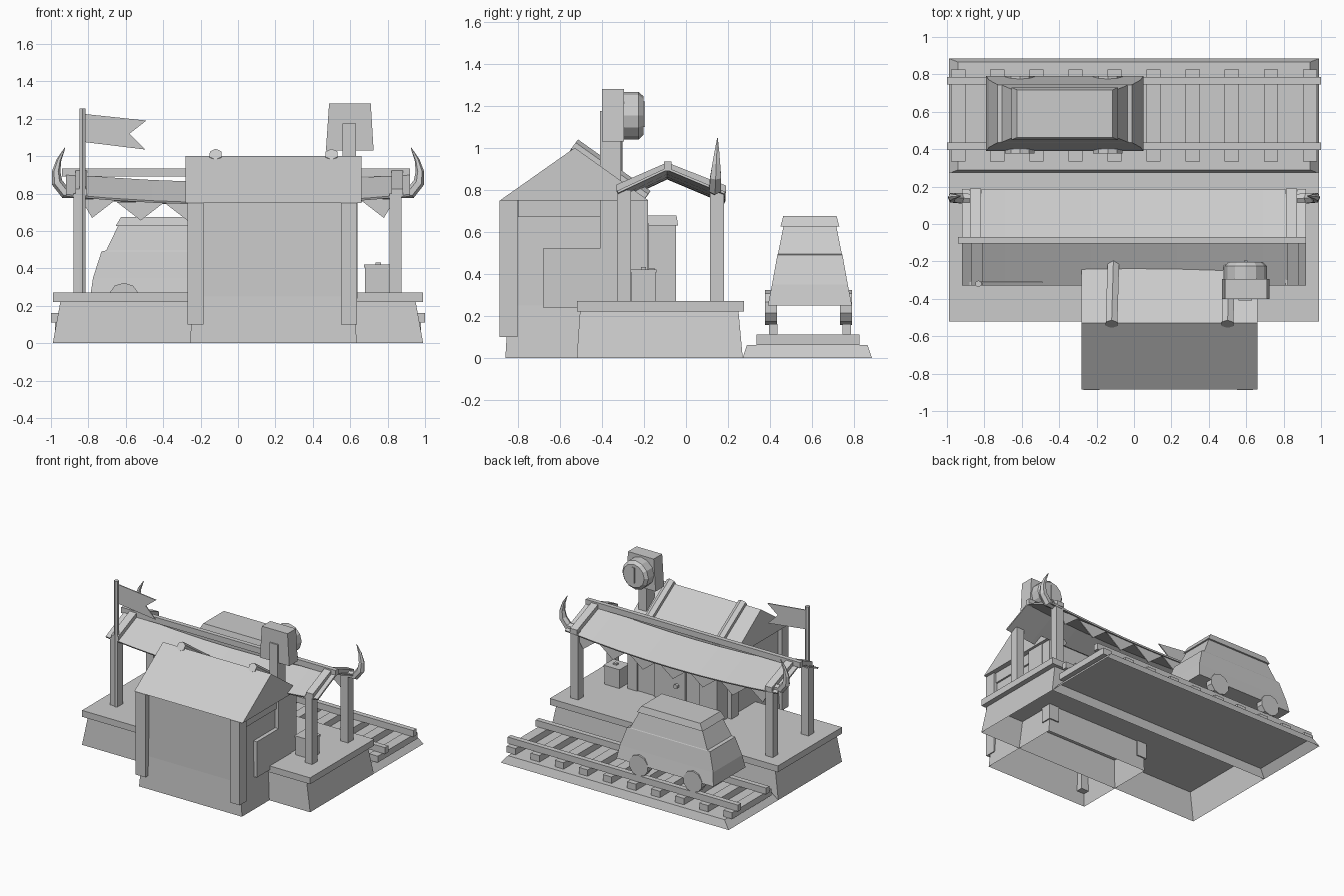
import bpy, bmesh, math
from mathutils import Vector, Matrix

cube = bpy.data.objects.get("Cube")
if cube:
    bpy.data.objects.remove(cube, do_unlink=True)

grey = bpy.data.materials.new("light_grey")
grey.use_nodes = True
grey.diffuse_color = (0.6, 0.6, 0.6, 1)
grey.node_tree.nodes["Principled BSDF"].inputs["Base Color"].default_value = (0.6, 0.6, 0.6, 1)


def finish(name, bm):
    bmesh.ops.recalc_face_normals(bm, faces=bm.faces)
    mesh = bpy.data.meshes.new(name)
    bm.to_mesh(mesh)
    bm.free()
    mesh.materials.append(grey)
    ob = bpy.data.objects.new(name, mesh)
    bpy.context.collection.objects.link(ob)
    return ob


def loft(name, rings, bottom=True, top=True):
    """Skin a stack of equal-sized closed rings."""
    bm = bmesh.new()
    vs = [[bm.verts.new(p) for p in r] for r in rings]
    n = len(vs[0])
    for a, b in zip(vs, vs[1:]):
        for i in range(n):
            bm.faces.new((a[i], a[(i + 1) % n], b[(i + 1) % n], b[i]))
    if bottom:
        bm.faces.new(vs[0][::-1])
    if top:
        bm.faces.new(vs[-1])
    return finish(name, bm)


def rect(x0, x1, y0, y1, z):
    return [(x0, y0, z), (x1, y0, z), (x1, y1, z), (x0, y1, z)]


def box(name, x0, x1, y0, y1, z0, z1):
    return loft(name, [rect(x0, x1, y0, y1, z0), rect(x0, x1, y0, y1, z1)])


def prism(name, pts, axis, lo, hi):
    """Extrude a 2D profile along x or y."""
    place = (lambda p, t: (t, p[0], p[1])) if axis == "x" else (lambda p, t: (p[0], t, p[1]))
    return loft(name, [[place(p, t) for p in pts] for t in (lo, hi)])


def rod(name, p, q, r, sides, r2=None):
    p, q = Vector(p), Vector(q)
    bm = bmesh.new()
    turn = (q - p).to_track_quat("Z", "Y").to_matrix().to_4x4()
    bmesh.ops.create_cone(bm, cap_ends=True, segments=sides, radius1=r,
                          radius2=r if r2 is None else r2, depth=(q - p).length,
                          matrix=Matrix.Translation((p + q) / 2) @ turn)
    return finish(name, bm)


def slope_beam(name, x, a, b, w, t):
    """Flat rafter between two (y, z) points."""
    pts = [a, b, (b[0], b[1] + t), (a[0], a[1] + t)]
    return prism(name, pts, "x", x - w / 2, x + w / 2)


# Platform: hollow tapered base with slab
loft("platform_base", [rect(-.99, .99, -.52, .27, 0), rect(-.95, .95, -.505, .25, .22)], bottom=False)
box("platform_slab", -.99, .99, -.52, .275, .22, .27)

# Track: hollow bed, sleepers, rails
loft("track_bed", [rect(-.99, .99, .27, .885, 0), rect(-.94, .94, .29, .865, .06)], bottom=False)
for i in range(10):
    x = -.94 + i * .209
    box("sleeper", x - .038, x + .038, .335, .825, .06, .11)
for y in (.415, .765):
    box("rail", -1, 1, y - .02, y + .02, .11, .16)

# Rail car
cx, cy = -.37, .59


def car_ring(hx, hy, z):
    return rect(cx - hx, cx + hx, cy - hy, cy + hy, z)


loft("car_body", [car_ring(.42, .2, .25), car_ring(.405, .18, .35), car_ring(.36, .155, .49),
                  car_ring(.335, .152, .495), car_ring(.27, .125, .63)])
loft("car_roof", [car_ring(.285, .14, .625), car_ring(.255, .127, .675)])
for x in (-.61, -.14):
    for y in (.405, .762):
        rod("wheel", (x, y - .028, .24), (x, y + .028, .24), .083, 10)

# Station house: walls flare at the foot and are open underneath
loft("house_walls", [rect(-.257, .636, -.86, -.19, 0), rect(-.24, .615, -.845, -.19, .25),
                     rect(-.235, .605, -.84, -.19, .75)], bottom=False)
for x in (-.227, .593):
    for y in (-.845, -.222):
        box("corner_post", x - .043, x + .043, y - .042, y + .042, .1, .75)
box("side_lintel", .58, .62, -.8, -.26, .67, .75)
prism("side_window_panel", [(-.68, .24), (-.26, .24), (-.26, .75), (-.41, .75), (-.41, .52), (-.68, .52)],
      "x", .59, .64)
prism("house_roof", [(-.885, .75), (-.18, .75), (-.53, 1)], "x", -.28, .66)
for x in (-.12, .5):
    rod("roof_log", (x, -.535, 1.01), (x + .01, -.19, .765), .036, 6)
box("back_door", .13, .4, -.2, -.175, .27, .64)
rod("door_knob", (.2, -.18, .41), (.2, -.15, .41), .018, 6)

# Canopy posts, ridge and rafters
for x in (-.848, .842):
    for y in (-.295, .148):
        box("canopy_post", x - .032, x + .032, y - .033, y + .033, .27, .8)
    slope_beam("front_rafter", x + .01, (-.33, .79), (-.09, .895), .06, .035)
    slope_beam("back_rafter", x, (-.09, .895), (.19, .785), .06, .035)
box("ridge_beam", -.94, .92, -.105, -.07, .89, .935)

# Sagging cloth canopy
bm = bmesh.new()
cols = []
for i in range(9):
    x = -.92 + i * .23
    sag = .045 * (1 - (x / .92) ** 2)
    cols.append([bm.verts.new((x, y, z - sag)) for y, z in ((-.325, .79), (-.09, .9), (.185, .785))])
for a, b in zip(cols, cols[1:]):
    for j in range(2):
        bm.faces.new((a[j], b[j], b[j + 1], a[j + 1]))
cloth = finish("canopy_cloth", bm)
thick = cloth.modifiers.new("thickness", "SOLIDIFY")
thick.thickness = .012
thick.offset = 0

# Pennants along the track-side edge
for i in range(7):
    x = -.78 + i * .26
    z = .785 - .04 * (1 - x * x)
    prism("pennant", [(max(x - .13, -.84), z), (min(x + .13, .84), z), (x, z - .1)], "y", .155, .163)

# Curved horns at the canopy corners
path = [(.85, .8, .026), (.925, .805, .032), (.968, .86, .03), (.972, .92, .022),
        (.957, .98, .013), (.925, 1.045, .002)]
for side in (-1, 1):
    rings = []
    for i, (x, z, r) in enumerate(path):
        a, b = path[max(i - 1, 0)], path[min(i + 1, len(path) - 1)]
        t = Vector((b[0] - a[0], b[1] - a[1])).normalized()
        ring = []
        for k in range(6):
            u = r * math.cos(k * math.pi / 3)
            v = r * math.sin(k * math.pi / 3)
            ring.append((side * (x - t.y * u), .135 + v + .015 * i / 5, z + t.x * u))
        rings.append(ring)
    loft("horn", rings)

# Flag and pole
rod("flag_pole", (-.832, -.32, .27), (-.832, -.32, 1.255), .018, 6)
prism("flag", [(-.82, 1.225), (-.49, 1.19), (-.58, 1.12), (-.495, 1.035), (-.82, 1.075)],
      "y", -.316, -.308)

# Clock sign on the roof
box("clock_post", .56, .63, -.41, -.31, .75, 1.175)
loft("clock_case", [rect(.47, .725, -.4, -.295, 1.03), rect(.487, .71, -.4, -.295, 1.28)])
rod("clock_rim", (.597, -.295, 1.153), (.597, -.225, 1.153), .113, 12)
rod("clock_face", (.597, -.225, 1.153), (.597, -.203, 1.153), .113, 12, .092)
box("clock_hand", .587, .607, -.204, -.196, 1.1, 1.22)

# Luggage and cabinet on the platform
box("suitcase", .68, .81, -.26, -.145, .27, .42)
box("suitcase_lid", .675, .815, -.265, -.14, .405, .42)
box("suitcase_handle", .735, .765, -.215, -.19, .42, .432)
box("cabinet", -.235, -.08, -.185, -.048, .27, .63)
loft("cabinet_lid", [rect(-.245, -.07, -.19, -.038, .63), rect(-.235, -.08, -.185, -.045, .678)])
